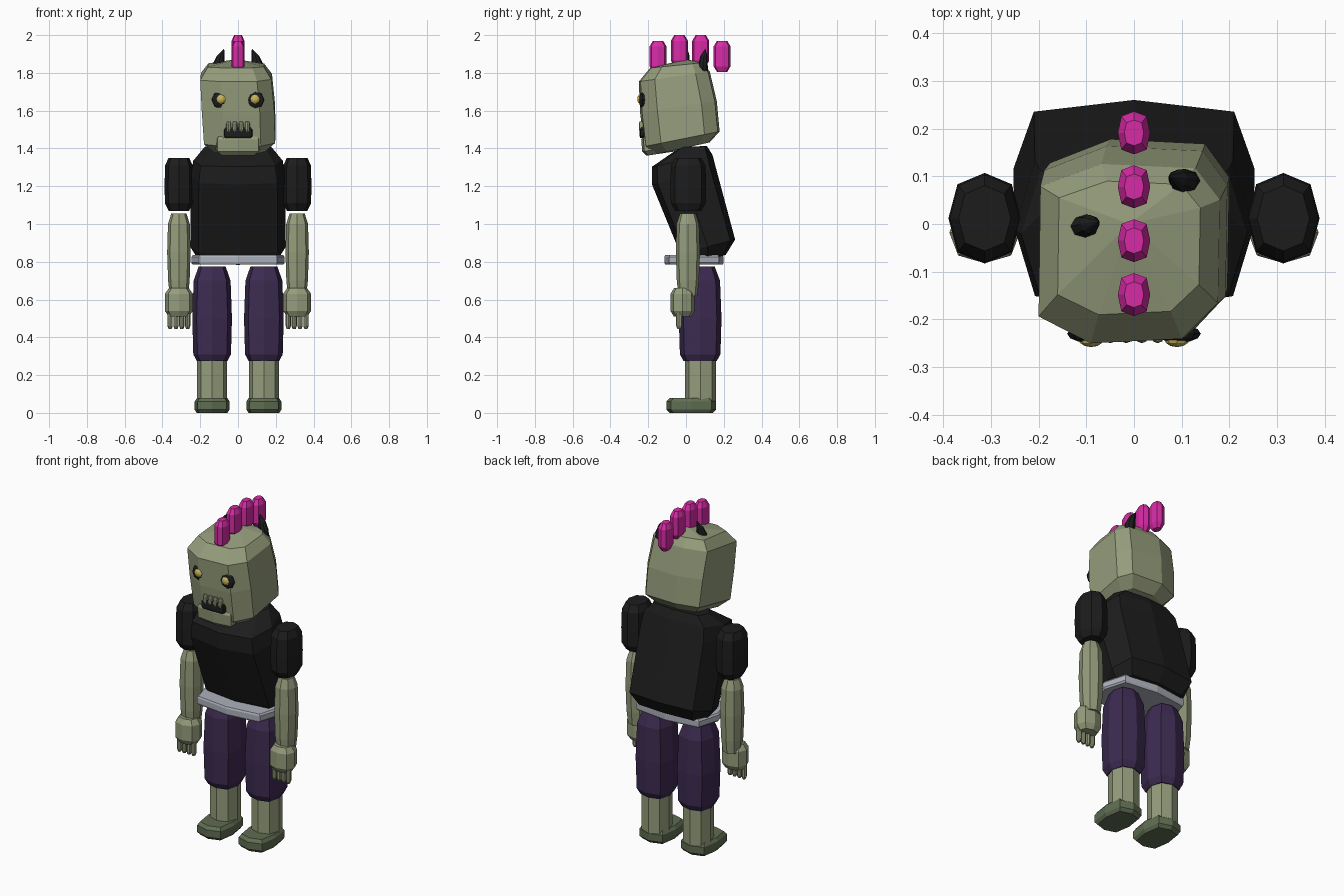
import bpy, bmesh, math


def mat(name, r, g, b):
    m = bpy.data.materials.new(name)
    m.diffuse_color = (r, g, b, 1)
    return m


SKIN = mat("grey green skin", 0.30, 0.335, 0.20)
FOOT = mat("dark green", 0.115, 0.155, 0.085)
BLACK = mat("black", 0.012, 0.012, 0.012)
PANTS = mat("dark purple", 0.046, 0.024, 0.083)
SILVER = mat("silver", 0.42, 0.44, 0.50)
PINK = mat("pink", 0.68, 0.024, 0.38)
YELLOW = mat("yellow", 0.58, 0.47, 0.11)


def octagon(k):
    """Eight points on the axes and corners; k near 1 is boxy, 0.71 is round."""
    return [(1, 0), (k, k), (0, 1), (-k, k), (-1, 0), (-k, -k), (0, -1), (k, -k)]


def loft(name, material, rings, shape, peak=None):
    """Skin rings of (z, cx, cy, rx, ry, slope along y) into a closed flat shaded solid."""
    bm = bmesh.new()
    rows = [[bm.verts.new((cx + rx * x, cy + ry * y, z + sl * ry * y)) for x, y in shape]
            for z, cx, cy, rx, ry, sl in rings]
    n = len(shape)
    for a, b in zip(rows, rows[1:]):
        for i in range(n):
            j = (i + 1) % n
            bm.faces.new((a[i], a[j], b[j], b[i]))
    bm.faces.new(rows[0][::-1])
    if peak:
        tip = bm.verts.new(peak)
        for i in range(n):
            bm.faces.new((rows[-1][i], rows[-1][(i + 1) % n], tip))
    else:
        bm.faces.new(rows[-1])
    bmesh.ops.recalc_face_normals(bm, faces=bm.faces[:])
    me = bpy.data.meshes.new(name)
    bm.to_mesh(me)
    bm.free()
    me.materials.append(material)
    ob = bpy.data.objects.new(name, me)
    bpy.context.collection.objects.link(ob)
    return ob


def pillar(name, material, cx, cy, rx, ry, levels, k=0.75):
    """Upright solid; levels are (z, scale) pairs."""
    return loft(name, material, [(z, cx, cy, rx * s, ry * s, 0) for z, s in levels], octagon(k))


def ball(name, material, loc, size, segments=8, rings=6):
    bm = bmesh.new()
    bmesh.ops.create_uvsphere(bm, u_segments=segments, v_segments=rings, radius=1)
    for v in bm.verts:
        # sphere pole points to the front
        x, y, z = v.co
        v.co = (loc[0] + x * size[0], loc[1] - z * size[1], loc[2] + y * size[2])
    me = bpy.data.meshes.new(name)
    bm.to_mesh(me)
    bm.free()
    me.materials.append(material)
    bpy.context.collection.objects.link(bpy.data.objects.new(name, me))


# hunched torso and belt
loft("torso", BLACK, [
    (0.81, 0, 0.11, 0.21, 0.10, 0.26),
    (0.88, 0, 0.115, 0.253, 0.145, 0.26),
    (1.25, 0, -0.01, 0.25, 0.17, 0.24),
    (1.335, 0, -0.02, 0.237, 0.16, 0.20),
    (1.41, 0, 0.04, 0.175, 0.07, 0.05)], octagon(0.83))
pillar("belt", SILVER, 0, 0.042, 0.247, 0.157,
       [(0.785, 0.97), (0.795, 1), (0.825, 1), (0.835, 0.97)], 0.84)

# limbs on both sides
for s, side in ((-1, "left"), (1, "right")):
    lx, ax = 0.137 * s, 0.313 * s
    pillar(side + "_foot", FOOT, lx, 0.028, 0.093, 0.132,
           [(0, 0.87), (0.018, 1), (0.06, 1), (0.078, 0.87)], 0.82)
    pillar(side + "_shin", SKIN, lx, 0.077, 0.079, 0.082, [(0.05, 1), (0.30, 1)])
    pillar(side + "_trouser_leg", PANTS, lx, 0.075, 0.105, 0.113,
           [(0.275, 0.78), (0.31, 0.95), (0.50, 1), (0.70, 0.93), (0.775, 0.68)], 0.78)
    pillar(side + "_sleeve", BLACK, ax, 0.012, 0.076, 0.095,
           [(1.07, 0.72), (1.11, 0.97), (1.20, 1), (1.31, 0.96), (1.35, 0.72)], 0.75)
    pillar(side + "_forearm", SKIN, ax, 0.01, 0.062, 0.064,
           [(0.62, 0.78), (0.70, 0.92), (0.85, 1), (1.00, 0.93), (1.055, 0.65)])
    pillar(side + "_hand", SKIN, ax, -0.018, 0.074, 0.064,
           [(0.51, 0.72), (0.54, 1), (0.63, 1), (0.66, 0.72)])
    for i in range(4):
        pillar(f"{side}_finger_{i + 1}", SKIN, ax + (i - 1.5) * 0.031, -0.036, 0.014, 0.016,
               [(0.445, 0.6), (0.46, 1), (0.53, 1)], 0.71)

# lopsided head
HEAD = [(1.02, 0.6), (0.75, 0.95), (-0.3, 1), (-0.98, 0.75),
        (-1, -0.7), (-0.42, -1), (0.6, -0.95), (1, -0.55)]
loft("head", SKIN, [
    (1.40, 0.008, -0.02, 0.135, 0.145, 0.22),
    (1.45, 0.008, -0.022, 0.188, 0.20, 0.20),
    (1.62, 0.0, -0.04, 0.192, 0.203, 0.15),
    (1.78, -0.012, -0.062, 0.188, 0.188, 0.14),
    (1.84, -0.012, -0.05, 0.148, 0.14, 0.10)], HEAD, peak=(-0.01, 0.0, 1.872))

# jaw, mouth and teeth
loft("jaw", SKIN, [
    (1.375, 0, -0.12, 0.095, 0.09, 0.15),
    (1.40, 0, -0.12, 0.122, 0.112, 0.15),
    (1.45, 0, -0.12, 0.122, 0.117, 0.03),
    (1.463, 0, -0.12, 0.115, 0.11, 0.0)], octagon(0.9))
pillar("mouth", BLACK, 0, -0.212, 0.079, 0.033,
       [(1.455, 0.9), (1.465, 1), (1.50, 1), (1.51, 0.9)], 0.9)
for i in range(4):
    pillar(f"tooth_{i + 1}", SKIN, (i - 1.5) * 0.033, -0.234, 0.013, 0.016,
           [(1.49, 0.7), (1.502, 1), (1.53, 1), (1.543, 0.7)])

# eyes and horns
for s, side, hy in ((-1, "left", -0.005), (1, "right", 0.09)):
    ball(side + "_eye_socket", BLACK, (0.093 * s, -0.23, 1.657), (0.047, 0.019, 0.047))
    ball(side + "_eye", YELLOW, (0.09 * s, -0.24, 1.661), (0.027, 0.018, 0.027))
    loft(side + "_horn", BLACK, [
        (1.80, 0.106 * s, hy, 0.034, 0.026, 0),
        (1.845, 0.104 * s, hy, 0.031, 0.025, 0),
        (1.89, 0.092 * s, hy + 0.005, 0.020, 0.019, 0)],
        octagon(0.71), peak=(0.073 * s, hy + 0.012, 1.928))

# mohawk tufts
for i, (y, top) in enumerate(((-0.148, 1.97), (-0.035, 2.0), (0.078, 2.0), (0.191, 1.97))):
    pillar(f"mohawk_tuft_{i + 1}", PINK, 0, y, 0.034, 0.045,
           [(top - 0.165, 0.6), (top - 0.135, 1), (top - 0.03, 1), (top, 0.6)], 0.78)
